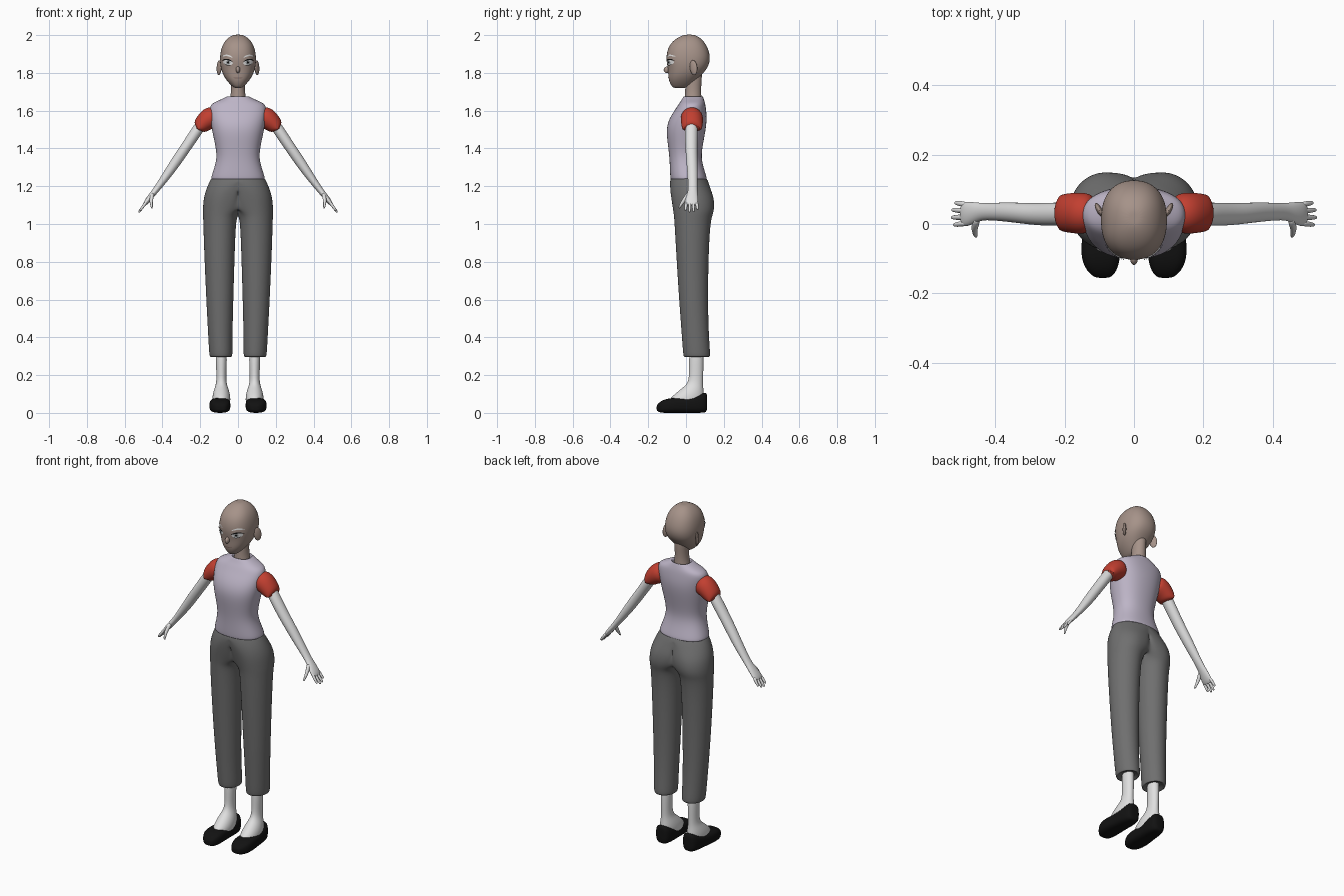
import bpy, bmesh, math
from mathutils import Vector, Matrix
from mathutils.bvhtree import BVHTree

if "Cube" in bpy.data.objects:
    bpy.data.objects.remove(bpy.data.objects["Cube"])


def material(name, *rgb):
    m = bpy.data.materials.new(name)
    m.use_nodes = True
    m.diffuse_color = (*rgb, 1)
    bsdf = m.node_tree.nodes["Principled BSDF"]
    bsdf.inputs["Base Color"].default_value = (*rgb, 1)
    bsdf.inputs["Roughness"].default_value = 0.8
    return m


TAN = material("tan skin", .38, .29, .25)
PALE = material("pale skin", .74, .74, .74)
LILAC = material("lilac cloth", .51, .46, .57)
RED = material("red cloth", .54, .05, .03)
GREY = material("grey cloth", .16, .16, .16)
BLACK = material("black", .006, .006, .006)
WHITE = material("white", .85, .85, .85)
IRIS = material("grey iris", .35, .37, .38)
LIP = material("lip brown", .24, .16, .14)


def finish(name, bm, mat, mirror=False, levels=2, recalc=True):
    if recalc:
        bmesh.ops.recalc_face_normals(bm, faces=bm.faces)
    for f in bm.faces:
        f.smooth = True
    mesh = bpy.data.meshes.new(name)
    bm.to_mesh(mesh)
    bm.free()
    mesh.materials.append(mat)
    ob = bpy.data.objects.new(name, mesh)
    bpy.context.collection.objects.link(ob)
    if mirror:
        ob.modifiers.new("Mirror", "MIRROR").use_clip = True
    if levels:
        sub = ob.modifiers.new("Subdivision", "SUBSURF")
        sub.levels = sub.render_levels = levels
    return ob


def unit_ring(n, p):
    """Points of a superellipse with radius one."""
    for i in range(n):
        a = math.tau * i / n
        c, s = math.cos(a), math.sin(a)
        yield (math.copysign(abs(c) ** (2 / p), c),
               math.copysign(abs(s) ** (2 / p), s))


def bridge(bm, rings, caps=True):
    loops = [[bm.verts.new(co) for co in ring] for ring in rings]
    n = len(loops[0])
    for a, b in zip(loops, loops[1:]):
        for i in range(n):
            j = (i + 1) % n
            bm.faces.new((a[i], a[j], b[j], b[i]))
    if caps:
        for loop in (loops[0], loops[-1]):
            mid = bm.verts.new(sum((v.co for v in loop), Vector()) / n)
            for i in range(n):
                bm.faces.new((loop[i], loop[(i + 1) % n], mid))


def stack(rows, p=2, n=20):
    """Level rings from rows of height, centre x, inner and outer radius, front y, back y."""
    for z, cx, inner, outer, y0, y1 in rows:
        yield [Vector((cx + (outer if c > 0 else inner) * c,
                       (y0 + y1) / 2 + (y1 - y0) / 2 * s, z)) for c, s in unit_ring(n, p)]


def body(name, rows, mat, p=2, cx=0, mirror=False):
    bm = bmesh.new()
    bridge(bm, stack([(z, cx, r, r, y0, y1) for z, r, y0, y1 in rows], p))
    return finish(name, bm, mat, mirror)


def tube(bm, rows, n=12):
    """Rings across a path; rows of x, y, z, radius across and radius along y."""
    pts = [Vector(r[:3]) for r in rows]
    rings = []
    for i, (pt, row) in enumerate(zip(pts, rows)):
        t = (pts[min(i + 1, len(pts) - 1)] - pts[max(i - 1, 0)]).normalized()
        side = t.cross(Vector((0, 1, 0))).normalized()
        wide = side.cross(t)
        rings.append([pt + side * row[3] * c + wide * row[4] * s for c, s in unit_ring(n, 2)])
    bridge(bm, rings)


def limb(name, rows, mat):
    bm = bmesh.new()
    tube(bm, rows)
    return finish(name, bm, mat, True)


def blob(name, loc, scale, mat, rot=(0, 0, 0), mirror=False):
    bm = bmesh.new()
    bmesh.ops.create_uvsphere(bm, u_segments=16, v_segments=10, radius=1)
    turn = Matrix.Rotation(rot[2], 4, "Z") @ Matrix.Rotation(rot[0], 4, "X")
    bm.transform(Matrix.Translation(loc) @ turn @ Matrix.Diagonal((*scale, 1)))
    return finish(name, bm, mat, mirror, 1)


# Head and neck
head = body("head", [
    (2.002, .025, -.01, .045), (1.985, .056, -.05, .08), (1.95, .084, -.09, .109),
    (1.9, .096, -.105, .128), (1.86, .097, -.105, .128), (1.825, .092, -.097, .115),
    (1.79, .08, -.095, .085), (1.76, .061, -.092, .055), (1.735, .038, -.08, .03),
    (1.72, .02, -.068, .0)], TAN, 2.3)
body("neck", [(1.64, .05, -.01, .085), (1.68, .039, -.006, .081),
              (1.73, .035, -.004, .08), (1.83, .04, 0, .09)], TAN)
blob("nose", (0, -.098, 1.817), (.012, .021, .018), TAN, (.3, 0, 0))
blob("ear", (.1, .04, 1.828), (.009, .023, .04), TAN, (.15, 0, -.5), True)

# Painted face plates laid on the head
bpy.context.view_layer.update()
surface = BVHTree.FromObject(head, bpy.context.evaluated_depsgraph_get())


def plate(name, x, z, rx, rz, mat, lift, arch=0, tilt=0, mirror=True):
    bm = bmesh.new()

    def place(u, v):
        px, pz = x + rx * u, z + rz * v - arch * u * u + tilt * u
        hit, normal, _, _ = surface.ray_cast(Vector((px, -1, pz)), Vector((0, 1, 0)))
        return hit + normal * lift

    rings = [[place(c * k, s * k) for c, s in unit_ring(20, 2)] for k in (1, .7, .4, .1)]
    bridge(bm, rings, False)
    bm.normal_update()
    bmesh.ops.reverse_faces(bm, faces=[f for f in bm.faces if f.normal.y > 0])
    bmesh.ops.holes_fill(bm, edges=[e for e in bm.edges if e.is_boundary and
                                    all((v.co - rings[-1][0]).length < rx / 2 and
                                        any((v.co - q).length < 1e-6 for q in rings[-1])
                                        for v in e.verts)])
    finish(name, bm, mat, mirror, 0, False)


plate("eye_white", .052, 1.855, .025, .014, WHITE, .002, 0, .003)
plate("iris", .05, 1.856, .011, .012, IRIS, .003)
plate("pupil", .05, 1.856, .005, .006, BLACK, .004)
plate("upper_lash", .053, 1.871, .028, .0035, BLACK, .005, .01, .004)
plate("lower_lash", .052, 1.841, .018, .0015, BLACK, .004, -.005, .003)
plate("eyebrow", .055, 1.892, .027, .004, WHITE, .003, .008, .003)
plate("mouth", 0, 1.773, .024, .003, LIP, .002, -.002, 0, False)

# Shirt, with the hem and the collar turned in
body("shirt", [
    (1.26, .12, -.07, .09), (1.234, .139, -.08, .108), (1.24, .146, -.084, .113),
    (1.28, .133, -.086, .1), (1.35, .111, -.088, .08), (1.42, .122, -.097, .09),
    (1.5, .14, -.107, .106), (1.56, .149, -.09, .112), (1.61, .153, -.055, .107),
    (1.638, .143, -.038, .102), (1.655, .1, -.025, .097), (1.675, .06, -.014, .09),
    (1.678, .053, -.009, .087), (1.65, .045, 0, .08)], LILAC, 2.3)

# Sleeves and arms
limb("sleeve", [
    (.115, .031, 1.57, .055, .055), (.15, .031, 1.563, .063, .063),
    (.185, .032, 1.533, .05, .06), (.211, .032, 1.503, .04, .054),
    (.214, .032, 1.499, .036, .049), (.2, .032, 1.517, .02, .03)], RED)
limb("arm", [
    (.18, .03, 1.55, .03, .034), (.23, .028, 1.475, .031, .035),
    (.28, .028, 1.4, .029, .033), (.32, .031, 1.342, .029, .031),
    (.37, .035, 1.268, .025, .029), (.43, .036, 1.185, .017, .024),
    (.455, .034, 1.155, .016, .03), (.484, .028, 1.118, .014, .038),
    (.497, .028, 1.1, .008, .034)], PALE)

# Fingers and thumb
bm = bmesh.new()
for i, reach in enumerate((.85, 1, .97, .75)):
    y = .002 + .018 * i
    tip = Vector((.041, (i - 1.3) * .004, -.055)) * reach
    start = Vector((.484, y, 1.118))
    tube(bm, [(*(start + tip * k), r, r) for k, r in
              ((0, .009), (.5, .0085), (.9, .007), (1.02, .004))], 8)
tube(bm, [(.452, .015, 1.16, .012, .014), (.46, -.008, 1.13, .011, .012),
          (.459, -.026, 1.105, .008, .009), (.455, -.037, 1.083, .005, .005)], 8)
finish("fingers", bm, PALE, True, 1)

# Trousers: one half, open along the middle where it joins its mirror image
bm = bmesh.new()
bridge(bm, stack([
    (1.27, 0, 0, .125, -.07, .09), (1.235, 0, 0, .148, -.086, .116),
    (1.19, .04, .2, .128, -.086, .13), (1.14, .07, .2, .113, -.08, .149),
    (1.085, .085, .15, .102, -.071, .152), (1.05, .09, .095, .097, -.066, .143),
    (1.02, .092, .083, .093, -.063, .133), (.9, .095, .08, .087, -.056, .122),
    (.6, .096, .072, .073, -.038, .116), (.4, .093, .064, .065, -.022, .122),
    (.305, .09, .062, .063, -.016, .13), (.292, .09, .057, .058, -.01, .125),
    (.31, .09, .035, .035, .01, .1)]))
for v in bm.verts:
    v.co.x = max(v.co.x, 0)
bmesh.ops.delete(bm, geom=[f for f in bm.faces if all(v.co.x < 1e-4 for v in f.verts)],
                 context="FACES")
finish("trousers", bm, GREY, True)

# Lower legs running into the feet
body("leg_and_foot", [
    (.34, .032, .015, .095), (.22, .027, .016, .092), (.16, .026, .014, .09),
    (.13, .037, -.022, .092), (.1, .046, -.06, .096), (.07, .049, -.092, .096),
    (.04, .045, -.095, .09)], PALE, cx=.088, mirror=True)

# Shoes: upright rings from heel to toe, flat on the ground
bm = bmesh.new()
bridge(bm, [[Vector((cx + r * c, y, low + (top - low) * (s + 1) / 2))
             for c, s in unit_ring(20, 3)] for y, cx, r, low, top in (
    (.112, .088, .025, .01, .1), (.1, .088, .042, 0, .112), (.06, .089, .05, 0, .092),
    (0, .093, .051, 0, .08), (-.05, .096, .056, 0, .08), (-.1, .096, .057, 0, .077),
    (-.135, .093, .044, 0, .062), (-.155, .09, .024, .01, .042))])
finish("shoe", bm, BLACK, True)

# Shoe straps
bm = bmesh.new()
bridge(bm, [[Vector((.09 + (.054 + e) * math.cos(a), -.012 + d,
                     .05 + (.076 + e) * math.sin(a)))
             for d, e in ((-.011, 0), (.011, 0), (.011, -.008), (-.011, -.008))]
            for a in (math.pi * i / 12 for i in range(13))])
bm.free()
